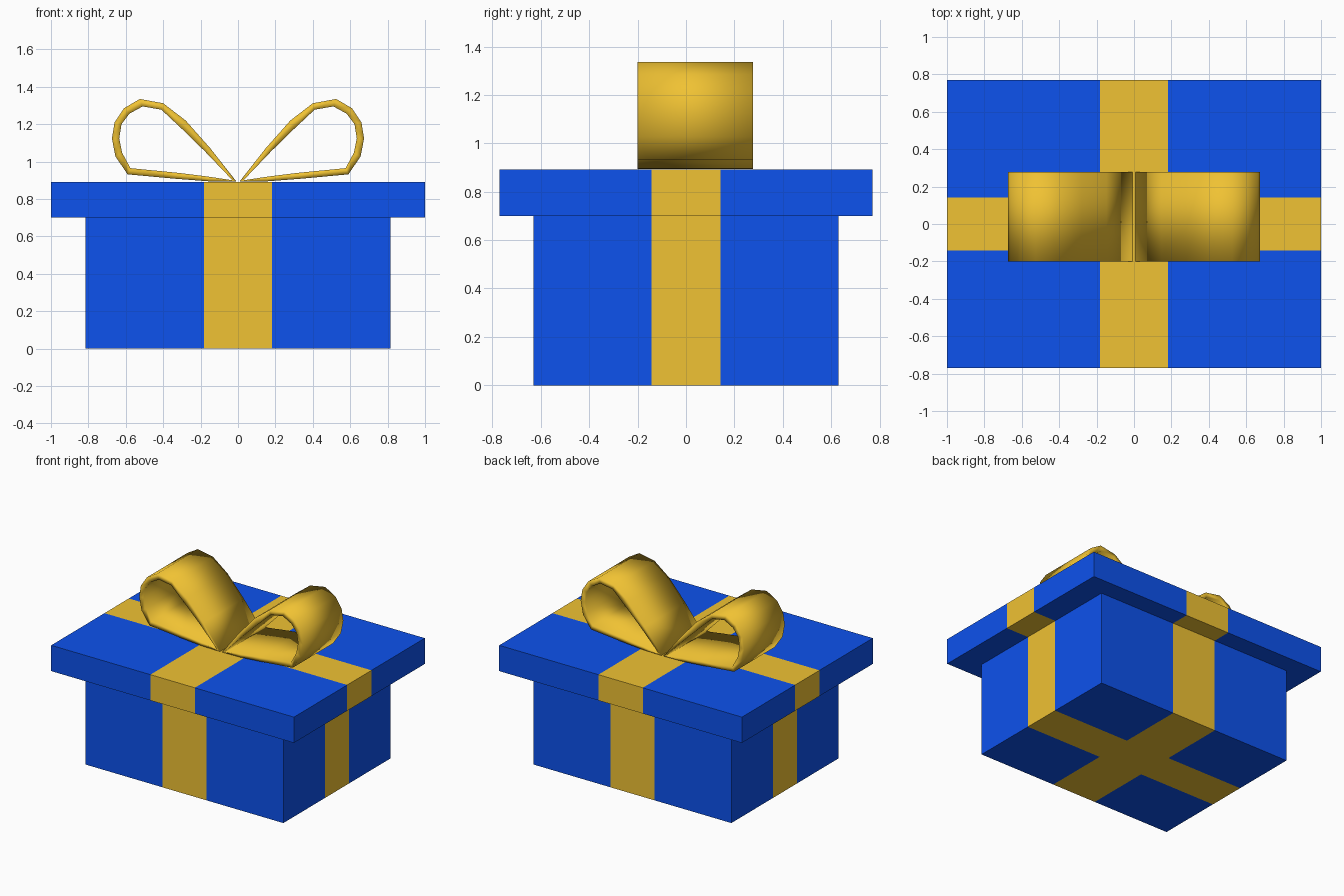
import bpy, bmesh
from mathutils import Vector, Matrix

if "Cube" in bpy.data.objects:
    bpy.data.objects.remove(bpy.data.objects["Cube"])


def material(name, color):
    m = bpy.data.materials.new(name)
    m.diffuse_color = color
    m.use_nodes = True
    m.node_tree.nodes["Principled BSDF"].inputs["Base Color"].default_value = m.diffuse_color
    return m


BLUE = material("blue_paper", (0.004, 0.085, 0.85, 1))
GOLD = material("gold_ribbon", (0.87, 0.54, 0.033, 1))
STRIP_X, STRIP_Y = 0.183, 0.143   # half widths of the crossing ribbons


def add_object(name, bm, mats):
    bmesh.ops.recalc_face_normals(bm, faces=bm.faces[:])
    me = bpy.data.meshes.new(name)
    bm.to_mesh(me)
    bm.free()
    for m in mats:
        me.materials.append(m)
    ob = bpy.data.objects.new(name, me)
    bpy.context.collection.objects.link(ob)
    return ob


def banded_box(name, hx, hy, z0, z1):
    """Block with flush ribbon bands cut into its faces."""
    bm = bmesh.new()
    bmesh.ops.create_cube(bm, size=1, matrix=Matrix.Translation((0, 0, (z0 + z1) / 2))
                          @ Matrix.Diagonal((2 * hx, 2 * hy, z1 - z0, 1)))
    for axis, w in ((Vector((1, 0, 0)), STRIP_X), (Vector((0, 1, 0)), STRIP_Y)):
        for s in (-1, 1):
            bmesh.ops.bisect_plane(bm, geom=bm.verts[:] + bm.edges[:] + bm.faces[:],
                                   plane_co=axis * s * w, plane_no=axis)
    for f in bm.faces:
        c = f.calc_center_median()
        f.material_index = int(abs(c.x) < STRIP_X or abs(c.y) < STRIP_Y)
    return add_object(name, bm, (BLUE, GOLD))


# Box body and overhanging lid
banded_box("box_body", 0.815, 0.63, 0.0, 0.70)
banded_box("box_lid", 1.0, 0.77, 0.70, 0.892)

# Bow loop: outer and inner outlines in x, z, from the knot over the top and back
outer = [(0.008, 0.893), (0.147, 1.07), (0.28, 1.22), (0.40, 1.312), (0.525, 1.335),
         (0.61, 1.285), (0.66, 1.21), (0.674, 1.123), (0.655, 1.027), (0.59, 0.932),
         (0.33, 0.908), (0.16, 0.895), (0.03, 0.893)]
inner = [(0.03, 0.901), (0.177, 1.055), (0.30, 1.175), (0.41, 1.278), (0.51, 1.295),
         (0.58, 1.257), (0.623, 1.20), (0.635, 1.125), (0.62, 1.048), (0.575, 0.965),
         (0.32, 0.94), (0.16, 0.92), (0.04, 0.902)]
bm = bmesh.new()
rings = [[bm.verts.new((x, y, z)) for x, z in pts]
         for pts, y in ((outer, -0.2), (outer, 0.277), (inner, 0.277), (inner, -0.2))]
n = len(outer)
for a, b in zip(rings, rings[1:] + rings[:1]):
    for i in range(n):
        j = (i + 1) % n
        bm.faces.new((a[i], a[j], b[j], b[i]))
for f in bm.faces:
    f.smooth = True
bow = add_object("bow_loops", bm, (GOLD,))
bow.modifiers.new("mirror", 'MIRROR').use_mirror_merge = False
